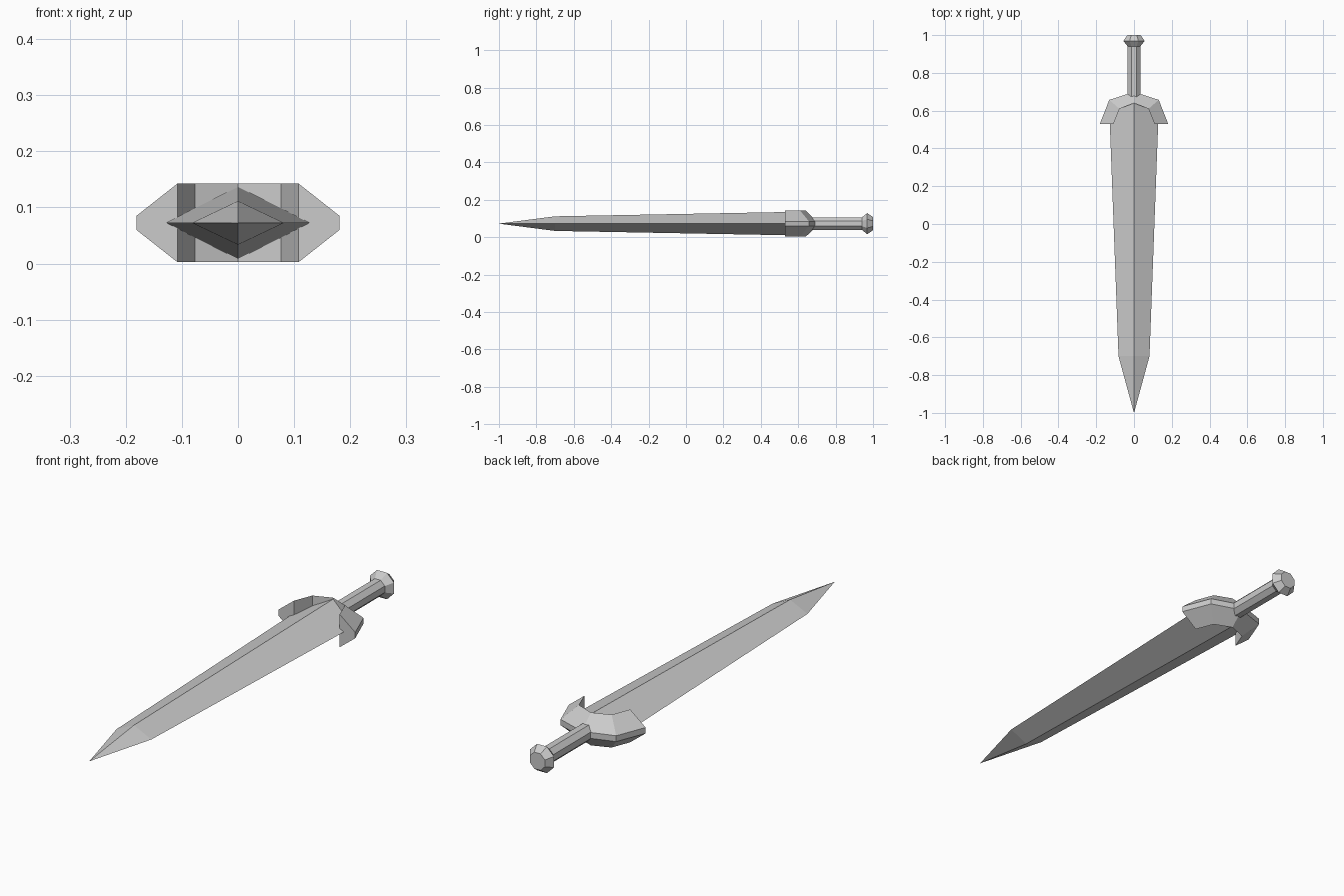
import bpy, bmesh, math

if "Cube" in bpy.data.objects:
    bpy.data.objects.remove(bpy.data.objects["Cube"])

ZC = 0.0725  # height of the sword's central plane


def loft(name, rings):
    """Skin a list of equal-length closed rings and cap both ends."""
    bm = bmesh.new()
    loops = [[bm.verts.new(p) for p in ring] for ring in rings]
    n = len(loops[0])
    for a, b in zip(loops, loops[1:]):
        for i in range(n):
            j = (i + 1) % n
            bm.faces.new((a[i], a[j], b[j], b[i]))
    bm.faces.new(loops[0])
    bm.faces.new(loops[-1])
    bmesh.ops.remove_doubles(bm, verts=bm.verts, dist=1e-5)
    bmesh.ops.recalc_face_normals(bm, faces=bm.faces)
    mesh = bpy.data.meshes.new(name)
    bm.to_mesh(mesh)
    bm.free()
    obj = bpy.data.objects.new(name, mesh)
    bpy.context.collection.objects.link(obj)
    return obj


def diamond(y, w, h):
    return [(w, y, ZC), (0, y, ZC + h), (-w, y, ZC), (0, y, ZC - h)]


def octagon(y, r):
    angles = [math.radians(22.5 + 45 * i) for i in range(8)]
    return [(r * math.cos(a), y, ZC + r * math.sin(a)) for a in angles]


# Blade: tapering diamond section running to a point
loft("blade", [diamond(0.64, 0.132, 0.064), diamond(-0.70, 0.082, 0.039),
               diamond(-1.0, 0.0002, 0.0002)])

# Guard: arched bar, tall on the inside and narrow on the outside
half = [((0.108, 0.53), (0.181, 0.53)),
        ((0.077, 0.61), (0.131, 0.657)),
        ((0.0, 0.64), (0.0, 0.70))]
path = half + [((-i[0], i[1]), (-o[0], o[1])) for i, o in reversed(half[:2])]
loft("guard", [[(*i, ZC + 0.07), (*o, ZC + 0.0125),
                (*o, ZC - 0.0125), (*i, ZC - 0.07)] for i, o in path])

# Grip: octagonal rod
loft("grip", [octagon(0.66, 0.036), octagon(0.945, 0.036)])

# Pommel: faceted knob
loft("pommel", [octagon(0.94, 0.036), octagon(0.969, 0.061), octagon(1.0, 0.038)])
